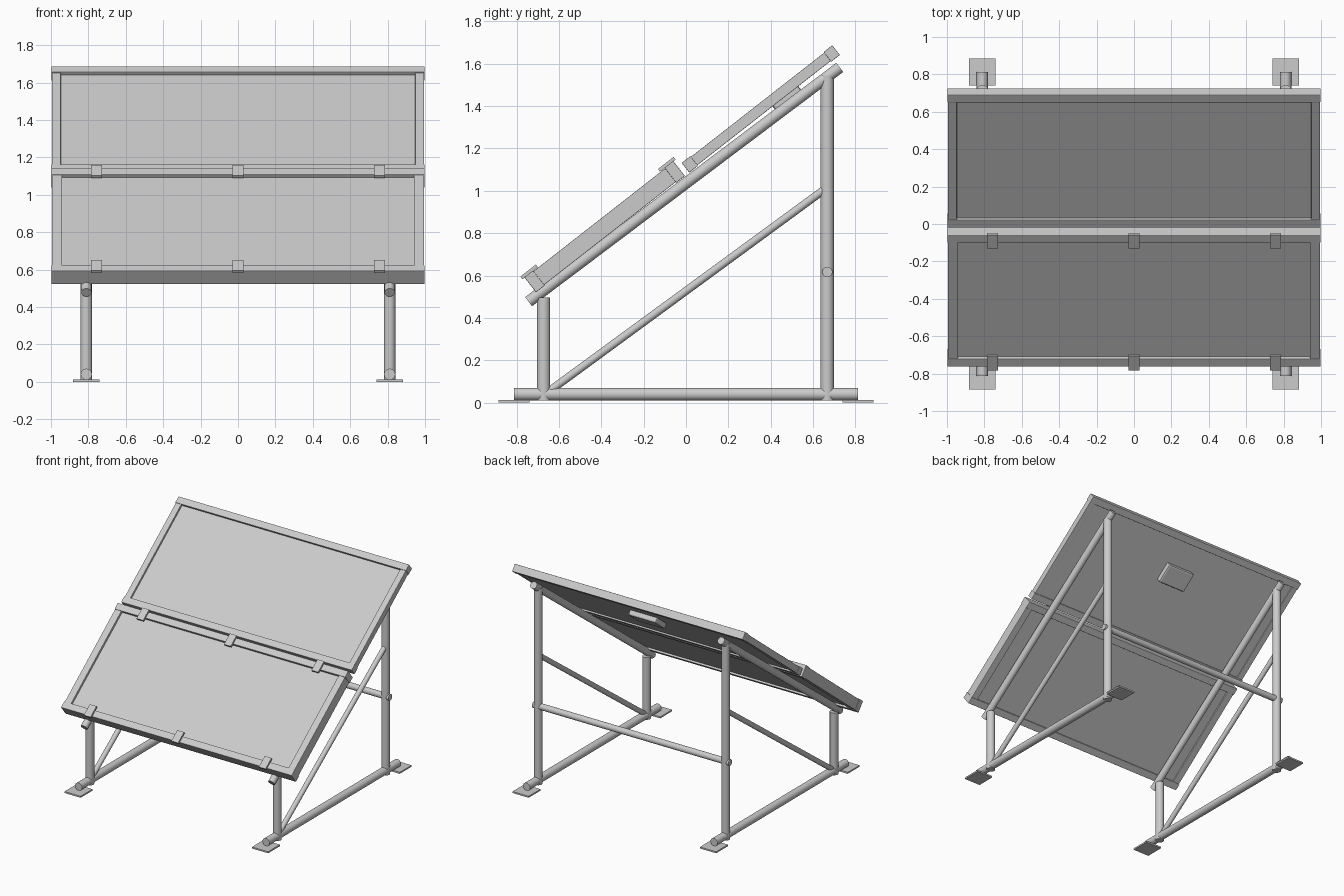
import bpy, math
from mathutils import Vector, Matrix

if "Cube" in bpy.data.objects:
    bpy.data.objects.remove(bpy.data.objects["Cube"])

grey = bpy.data.materials.new("light_grey_metal")
grey.diffuse_color = (0.6, 0.6, 0.6, 1)
grey.use_nodes = True
grey.node_tree.nodes["Principled BSDF"].inputs["Base Color"].default_value = grey.diffuse_color

TILT = math.radians(38)
ORIGIN = Vector((0, -0.708, 0.521))            # lower back edge of the lower panel
SLOPE = Matrix.Translation(ORIGIN) @ Matrix.Rotation(TILT, 4, 'X')


def finish(obj, name, bevel=0.0):
    obj.name = name
    obj.data.materials.append(grey)
    if bevel:
        m = obj.modifiers.new("bevel", 'BEVEL')
        m.width, m.segments = bevel, 2
    return obj


def box(name, x, y, z, frame=Matrix(), bevel=0.0):
    """Box from (min, max) ranges, placed in the given frame."""
    bpy.ops.mesh.primitive_cube_add(size=1)
    o = bpy.context.object
    size = [r[1] - r[0] for r in (x, y, z)]
    mid = [(r[0] + r[1]) / 2 for r in (x, y, z)]
    o.data.transform(Matrix.Translation(mid) @ Matrix.Diagonal((*size, 1)))
    o.matrix_world = frame
    return finish(o, name, bevel)


def tube(name, a, b, r):
    """Round tube between two points."""
    a, b = Vector(a), Vector(b)
    bpy.ops.mesh.primitive_cylinder_add(vertices=32, radius=r, depth=(b - a).length)
    o = bpy.context.object
    o.matrix_world = Matrix.Translation((a + b) / 2) @ (b - a).to_track_quat('Z', 'Y').to_matrix().to_4x4()
    bpy.ops.object.shade_smooth_by_angle(angle=math.radians(35))
    return finish(o, name)


def panel(name, u0, u1, thick, side, recess, back):
    """Framed panel lying on the slope."""
    bar = 0.052
    for label, u in (("bottom", (u0, u0 + bar)), ("top", (u1 - bar, u1))):
        box(f"{name}_{label}_frame", (-0.998, 0.998), u, (0, thick), SLOPE, 0.003)
    for label, s in (("left", -1), ("right", 1)):
        xs = sorted((s * (1 - side), s * 0.995))
        box(f"{name}_{label}_frame", xs, (u0 + bar - 0.004, u1 - bar + 0.004),
            (0.004, thick - 0.004), SLOPE, 0.003)
    box(f"{name}_sheet", (-0.96, 0.96), (u0 + 0.03, u1 - 0.03), (back, thick - recess), SLOPE)


# Panels
panel("lower_panel", 0.0, 0.892, 0.09, 0.06, 0.022, 0.015)
panel("upper_panel", 0.918, 1.82, 0.058, 0.053, 0.02, 0.012)

# Clamps on the lower panel
for x in (-0.757, 0, 0.757):
    for label, u in (("lower", (-0.013, 0.08)), ("upper", (0.812, 0.905))):
        box(f"{label}_clamp", (x - 0.029, x + 0.029), u, (0.088, 0.104), SLOPE)

# Junction box under the upper panel
box("junction_box", (-0.12, 0.12), (1.42, 1.575), (-0.028, 0.02), SLOPE, 0.012)

# Side frames
for side, s in (("left", -1), ("right", 1)):
    x = s * 0.811
    tube(f"{side}_base_tube", (x, -0.812, 0.04), (x, 0.812, 0.04), 0.03)
    tube(f"{side}_front_post", (x, -0.672, 0.01), (x, -0.672, 0.497), 0.031)
    tube(f"{side}_back_post", (x, 0.667, 0.01), (x, 0.667, 1.545), 0.031)
    tube(f"{side}_sloped_rail", (x, -0.743, 0.477), (x, 0.726, 1.583), 0.027)
    tube(f"{side}_diagonal_brace", (x, -0.66, 0.044), (x, 0.66, 1.011), 0.019)
    for end, y in (("front", -0.813), ("back", 0.813)):
        box(f"{side}_{end}_foot_plate", (x - 0.07, x + 0.07), (y - 0.073, y + 0.073), (0, 0.012))

# Cross bar between the back posts
tube("cross_bar", (-0.85, 0.667, 0.617), (0.85, 0.667, 0.617), 0.024)
